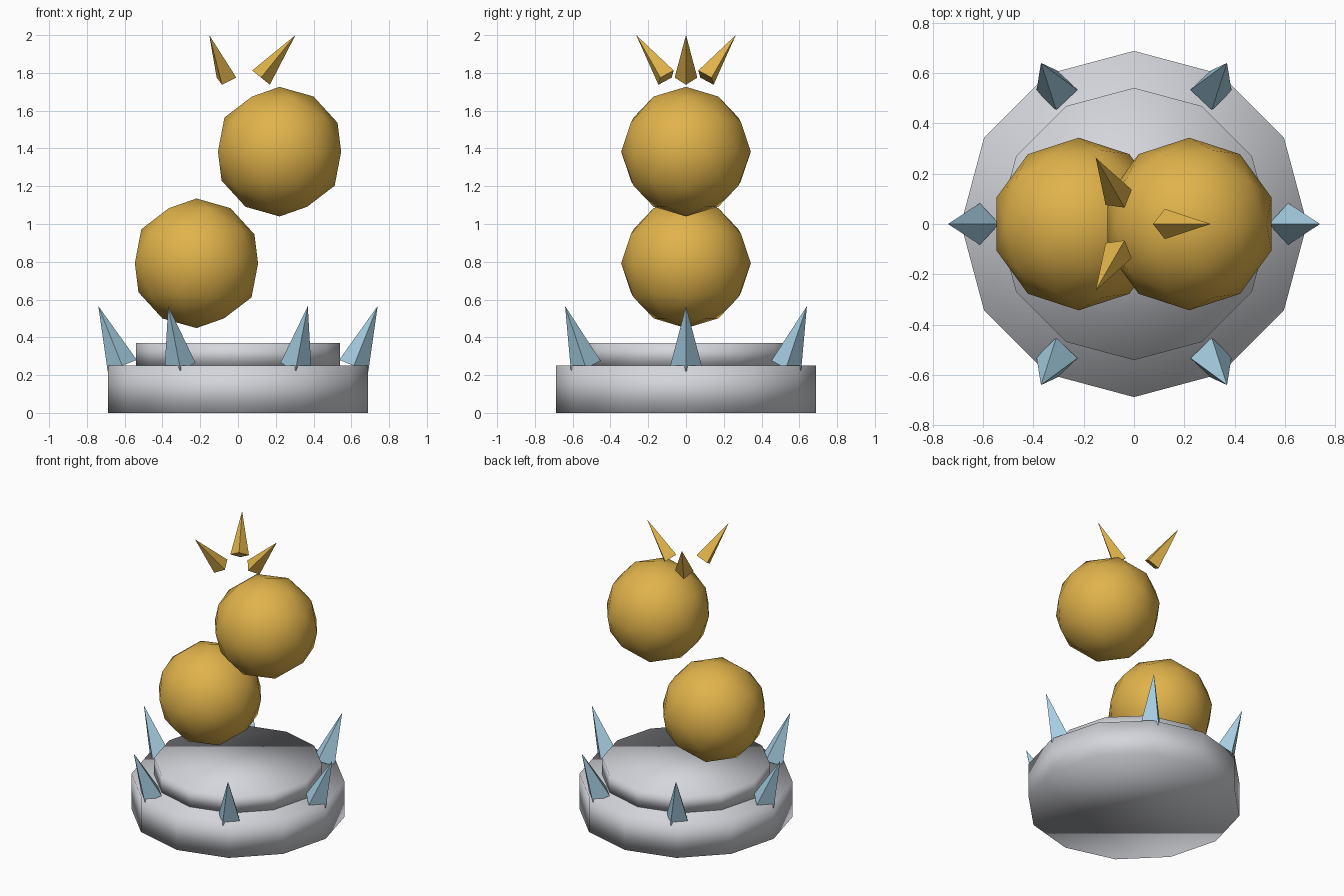
import bpy
import math
from mathutils import Vector, Quaternion

cube = bpy.data.objects.get("Cube")
if cube:
    bpy.data.objects.remove(cube, do_unlink=True)


def make_material(name, color):
    mat = bpy.data.materials.new(name)
    mat.use_nodes = True
    mat.diffuse_color = color
    mat.node_tree.nodes["Principled BSDF"].inputs["Base Color"].default_value = color
    return mat


stone = make_material("pale grey", (0.66, 0.67, 0.71, 1))
gold = make_material("gold", (0.75, 0.45, 0.07, 1))
ice = make_material("ice blue", (0.38, 0.62, 0.76, 1))


def finish(name, mat, smooth):
    obj = bpy.context.object
    obj.name = name
    obj.data.materials.append(mat)
    if smooth:
        bpy.ops.object.shade_smooth()
    return obj


def tier(name, radius, bottom, top):
    bpy.ops.mesh.primitive_cylinder_add(
        vertices=12, radius=radius, depth=top - bottom,
        location=(0, 0, (bottom + top) / 2))
    finish(name, stone, True)


def ball(name, x, z):
    bpy.ops.mesh.primitive_ico_sphere_add(
        subdivisions=2, radius=0.343, location=(x, 0, z))
    finish(name, gold, True)


def spike_ring(name, count, ring, z, radius, length, tilt, mat, turned):
    """Four-sided spikes leaning outward; turned ones also face outward."""
    for i in range(count):
        yaw = 2 * math.pi * i / count
        out = Vector((math.cos(yaw), math.sin(yaw), 0))
        lean = Quaternion(Vector((0, 0, 1)).cross(out), tilt)
        if turned:
            lean = lean @ Quaternion((0, 0, 1), yaw)
        axis = lean @ Vector((0, 0, 1))
        centre = out * ring + Vector((0, 0, z)) + axis * (length / 2)
        bpy.ops.mesh.primitive_cone_add(
            vertices=4, radius1=radius, radius2=0, depth=length,
            location=centre, rotation=lean.to_euler())
        finish(f"{name}_{i + 1}", mat, False)


# Stepped pedestal
tier("lower_base", 0.688, 0, 0.25)
tier("upper_base", 0.541, 0.25, 0.37)

# Two offset balls
ball("lower_ball", -0.22, 0.792)
ball("upper_ball", 0.22, 1.383)

# Spikes round the pedestal and the floating crown
spike_ring("base_spike", 6, 0.613, 0.25, 0.083, 0.34, math.radians(21.8), ice, False)
spike_ring("crown_spike", 3, 0.122, 1.775, 0.06, 0.29, math.radians(39), gold, True)
